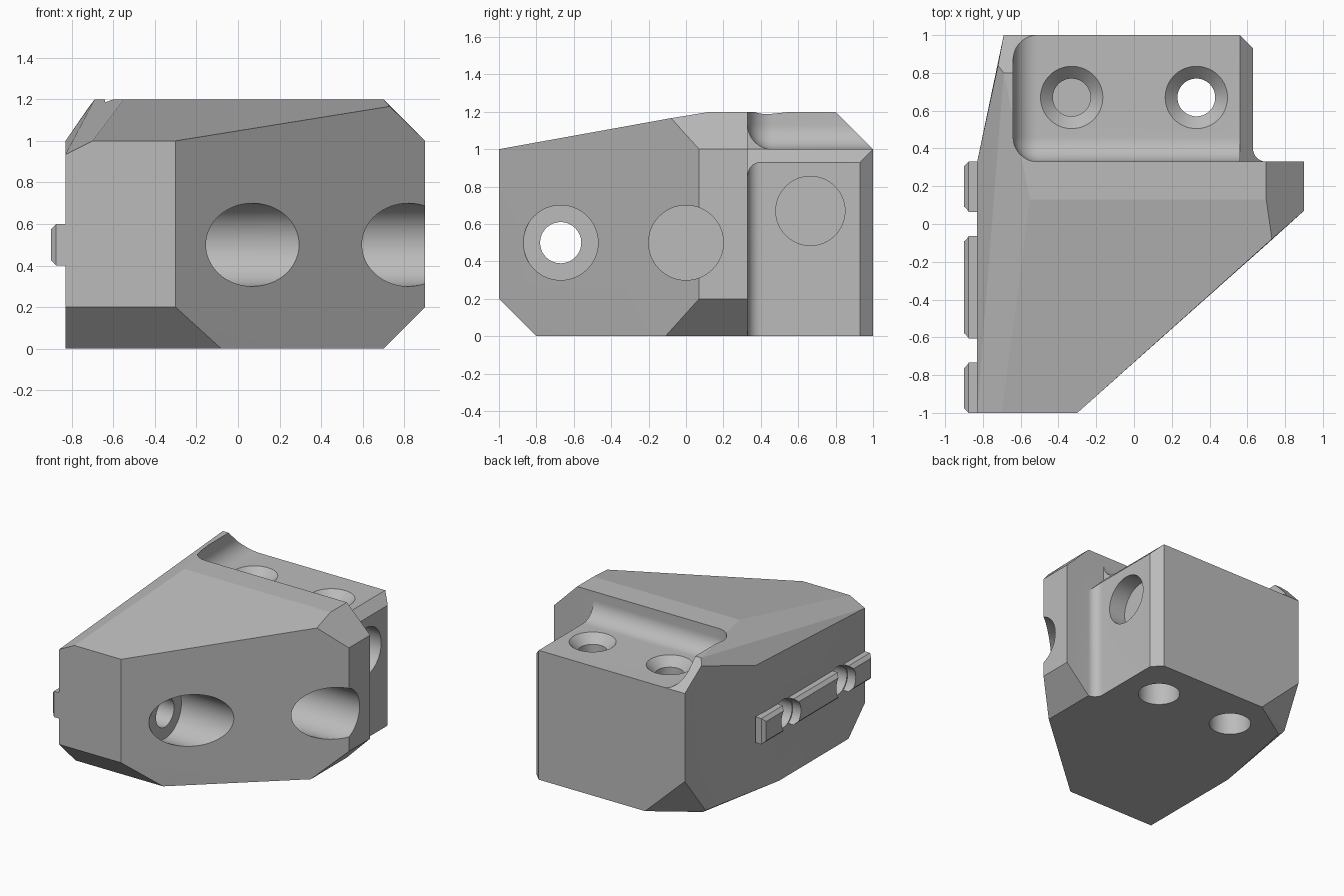
import bpy, bmesh, math
from mathutils import Matrix, Vector

if "Cube" in bpy.data.objects:
    bpy.data.objects.remove(bpy.data.objects["Cube"])

grey = bpy.data.materials.new("plain_grey")
grey.diffuse_color = (0.5, 0.5, 0.5, 1)
grey.use_nodes = True
grey.node_tree.nodes["Principled BSDF"].inputs["Base Color"].default_value = grey.diffuse_color


def to_object(name, bm):
    bmesh.ops.recalc_face_normals(bm, faces=bm.faces)
    mesh = bpy.data.meshes.new(name)
    bm.to_mesh(mesh)
    bm.free()
    mesh.materials.append(grey)
    ob = bpy.data.objects.new(name, mesh)
    bpy.context.collection.objects.link(ob)
    return ob


def hull(name, points):
    bm = bmesh.new()
    for p in points:
        bm.verts.new(p)
    res = bmesh.ops.convex_hull(bm, input=list(bm.verts))
    loose = [v for v in bm.verts if not v.link_faces]
    bmesh.ops.delete(bm, geom=loose, context='VERTS')
    bmesh.ops.dissolve_limit(bm, angle_limit=math.radians(1),
                             verts=list(bm.verts), edges=list(bm.edges))
    return to_object(name, bm)


def box(name, lo, hi, radius=0, segments=1, pick=lambda a, b: True):
    """Box between two corners; edges chosen by pick are rounded or chamfered."""
    bm = bmesh.new()
    bmesh.ops.create_cube(bm, size=1)
    lo, hi = Vector(lo), Vector(hi)
    for v in bm.verts:
        v.co = [lo[i] + (v.co[i] + 0.5) * (hi[i] - lo[i]) for i in range(3)]
    if radius:
        edges = [e for e in bm.edges if pick(e.verts[0].co, e.verts[1].co)]
        bmesh.ops.bevel(bm, geom=edges, offset=radius, segments=segments,
                        profile=0.5, affect='EDGES')
    return to_object(name, bm)


def bore(start, end, r1, r2=None):
    """Round cutter from start to end, along x or z."""
    start, end = Vector(start), Vector(end)
    axis = end - start
    rot = Matrix.Rotation(math.pi / 2, 4, 'Y') if abs(axis.x) > abs(axis.z) else Matrix()
    bm = bmesh.new()
    bmesh.ops.create_cone(bm, cap_ends=True, segments=64, radius1=r1,
                          radius2=r1 if r2 is None else r2, depth=axis.length,
                          matrix=Matrix.Translation((start + end) / 2) @ rot)
    return to_object("cutter", bm)


def cut(target, cutter):
    cutter.hide_render = True
    mod = target.modifiers.new("cut", 'BOOLEAN')
    mod.operation, mod.solver, mod.object = 'DIFFERENCE', 'EXACT', cutter
    bpy.ops.object.select_all(action='DESELECT')
    bpy.context.view_layer.objects.active = target
    target.select_set(True)
    bpy.ops.object.modifier_apply(modifier=mod.name)
    bpy.data.objects.remove(cutter)


# Faceted main block, before cutting
body = hull("mount_body", [
    # front
    (-.83, -1, .2), (-.30, -1, .2), (-.83, -1, .935), (-.70, -1, 1), (-.30, -1, 1),
    # bottom
    (-.83, -.8, 0), (-.08, -.8, 0), (.70, -.11, 0), (.70, 1, 0),
    (-.35, 1, 0), (-.69, .78, 0), (-.83, .05, 0),
    # right side
    (.9, .07, .2), (.9, .07, 1), (.9, 1, .2), (.9, 1, 1), (.73, -.08, 1.166),
    # top
    (.7, .13, 1.2), (.7, .8, 1.2), (-.55, .13, 1.2), (-.69, .8, 1.2),
    # left back
    (-.69, 1, 1), (-.69, 1, .32), (-.83, .33, 1), (-.72, .84, 1.16), (-.727, .8, .03),
])

# Recessed shelf with coved edges
cut(body, box("cutter", (-.64, .33, 1), (2, 2, 2), .13, 12))
# Right rear notch with a small fillet
cut(body, box("cutter", (.63, .33, -1), (2, 2, 2.5), .07, 12,
              lambda a, b: abs(a.z - b.z) > 1))
# Chamfers on the right rear block: top edge and vertical edge
cut(body, hull("cutter", [(x, y, z) for y in (.33, 1.5) for x, z in
                          ((.56, 1), (1.0, .56), (1.0, 1.5), (.56, 1.5))]))
cut(body, hull("cutter", [(x, y, z) for z in (-.5, 1.5) for x, y in
                          ((.46, 1.1), (.9, .66), (1.2, 1.2))]))

# Vertical screw holes: through hole, top countersink, lower counterbore
for x in (-.33, .33):
    cut(body, bore((x, .67, -.2), (x, .67, 1.4), .10))
    cut(body, bore((x, .67, .925), (x, .67, 1.005), .09, .17))
    cut(body, bore((x, .67, -.2), (x, .67, .4), .148))

# Sideways bolt holes with deep counterbores
for y in (-.67, 0):
    cut(body, bore((-1.2, y, .5), (1.2, y, .5), .11))
    cut(body, bore((-.155, y, .5), (1.4, y, .5), .2))

# Blind round pocket in the right rear face
cut(body, bore((.49, .665, .67), (1.2, .665, .67), .185))

# Locating rib on the left side, split by the bolt holes
rib = box("locating_rib", (-.9, -1, .4), (-.825, .33, .6), .025, 1,
          lambda a, b: max(a.x, b.x) < -.89)
for y in (-.67, 0):
    cut(rib, bore((-1.2, y, .5), (-.5, y, .5), .119))

# Smooth bores and coves, crisp facets
for ob in (body, rib):
    bpy.ops.object.select_all(action='DESELECT')
    bpy.context.view_layer.objects.active = ob
    ob.select_set(True)
    bpy.ops.object.shade_smooth_by_angle(angle=math.radians(9))
